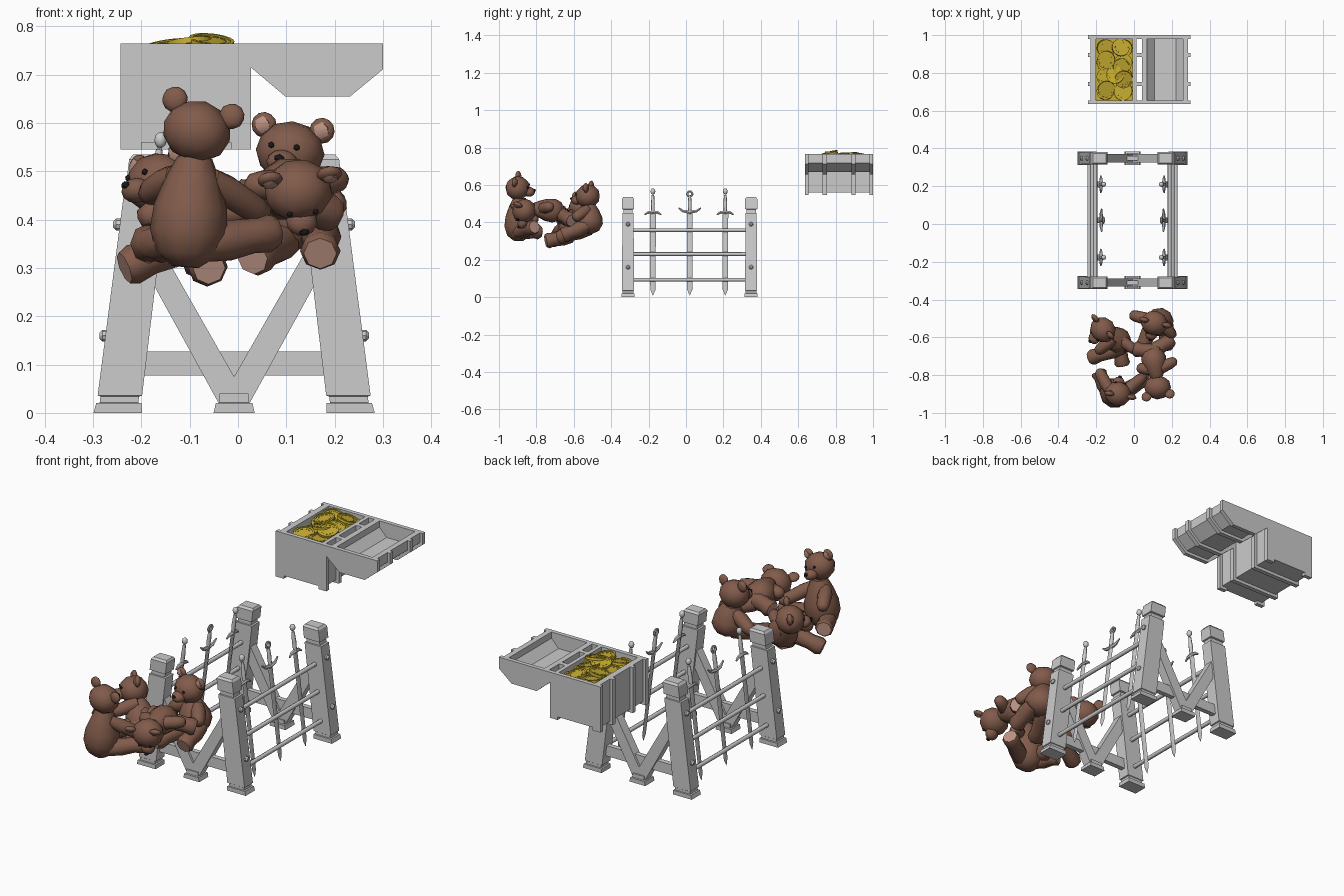
import bpy, bmesh, math, random
from mathutils import Vector as V, Matrix as M

if "Cube" in bpy.data.objects:
    bpy.data.objects.remove(bpy.data.objects["Cube"])
random.seed(4)
CX = -0.008


def mat(name, c):
    m = bpy.data.materials.new(name)
    m.diffuse_color = (*c, 1)
    m.use_nodes = True
    m.node_tree.nodes["Principled BSDF"].inputs["Base Color"].default_value = m.diffuse_color
    return m


brown = mat("brown_fur", (.22, .105, .07))
pink = mat("pad_pink", (.5, .29, .23))
black = mat("black", (.01, .01, .01))
gold = mat("gold", (.56, .41, .03))


def finish(name, bm, mats=(), smooth=False, recalc=True):
    if recalc:
        bmesh.ops.recalc_face_normals(bm, faces=bm.faces[:])
    me = bpy.data.meshes.new(name)
    bm.to_mesh(me)
    bm.free()
    for m in mats:
        me.materials.append(m)
    ob = bpy.data.objects.new(name, me)
    bpy.context.collection.objects.link(ob)
    if smooth:
        bpy.context.view_layer.objects.active = ob
        ob.select_set(True)
        bpy.ops.object.shade_smooth_by_angle(angle=math.radians(50))
        ob.select_set(False)
    return ob


def loft(bm, rings, mi=0, cap_mi=None):
    rs = [[bm.verts.new(p) for p in r] for r in rings]
    n = len(rs[0])
    for a, b in zip(rs, rs[1:]):
        for i in range(n):
            bm.faces.new((a[i], a[(i + 1) % n], b[(i + 1) % n], b[i])).material_index = mi
    bm.faces.new(rs[0][::-1]).material_index = mi
    bm.faces.new(rs[-1]).material_index = mi if cap_mi is None else cap_mi


def tube(bm, pts, radii, n=8, mi=0, cap_mi=None):
    d = (V(pts[-1]) - V(pts[0])).normalized()
    q = d.to_track_quat('Z', 'Y')
    loft(bm, [[V(p) + q @ V((r * math.cos(2 * math.pi * i / n), r * math.sin(2 * math.pi * i / n), 0))
               for i in range(n)] for p, r in zip(pts, radii)], mi, cap_mi)


def prism(bm, prof, y0, y1):
    loft(bm, [[(x, y, z) for x, z in prof] for y in (y0, y1)])


def stack(bm, rings, cx, cy):
    # rectangular rings whose centre line may lean
    loft(bm, [[(cx(z) + sx * w / 2, cy + sy * d / 2, z) for sx, sy in ((-1, -1), (1, -1), (1, 1), (-1, 1))]
              for z, w, d in rings])


def ball(bm, c, s, frame=M.Identity(3), mi=0, sub=2):
    mx = M.Translation(V(c)) @ frame.to_4x4() @ M.Diagonal((*s, 1))
    r = bmesh.ops.create_icosphere(bm, subdivisions=sub, radius=1, matrix=mx)
    for f in {f for v in r['verts'] for f in v.link_faces}:
        f.material_index = mi


# ---- rack: leaning posts, centre feet, braces
def lean(s, off=0):
    return lambda z: CX + s * (.241 - .125 * z - off)


POST = [(0, .1, .07), (.02, .094, .07), (.021, .08, .058), (.034, .08, .058), (.036, .092, .064), (.45, .088, .06),
        (.451, .07, .05), (.469, .07, .05), (.471, .084, .066), (.525, .084, .066), (.535, .07, .05)]
YF, YB = -.31, .348
for yn, y in (("front", YF), ("back", YB)):
    for sn, s in (("left", -1), ("right", 1)):
        bm = bmesh.new()
        stack(bm, POST, lean(s), y)
        finish(f"{yn}_{sn}_post", bm)
        bm = bmesh.new()
        for z in (.16, .39):
            x = lean(s)(z) + s * .04
            tube(bm, [(x, y, z), (x + s * .012, y, z), (x + s * .018, y, z)], [.012, .012, .006])
        finish(f"{yn}_{sn}_bolts", bm)
    bm = bmesh.new()
    stack(bm, [(0, .085, .07), (.02, .076, .07), (.021, .06, .055), (.04, .06, .055)], lambda z: CX, y)
    finish(f"{yn}_centre_foot", bm)
    bm = bmesh.new()
    for s in (-1, 1):
        prism(bm, [(CX, .02), (CX + s * .032, .02), (CX + s * .205, .335), (CX + s * .185, .40), (CX, .075)],
              y - .022, y + .022)
    finish(f"{yn}_v_brace", bm)
    bm = bmesh.new()
    prism(bm, [(CX - .22, .077), (CX + .22, .077), (CX + .22, .127), (CX - .22, .127)], y - .012, y + .012)
    finish(f"{yn}_cross_beam", bm)

# ---- rods and hanging swords on each side
for sn, s in (("left", -1), ("right", 1)):
    bm = bmesh.new()
    for z in (.093, .23, .358):
        x = lean(s)(z)
        tube(bm, [(x, YF, z), (x, YB, z)], [.01, .01])
    finish(f"{sn}_rods", bm, smooth=True)
    for k, y in enumerate((-.177, .02, .21)):
        bm = bmesh.new()
        cx = lean(s, .018)

        def P(x, yy, z):
            return (cx(z) + x, y + yy, z)
        loft(bm, [[P(-t, 0, z), P(0, -w, z), P(t, 0, z), P(0, w, z)] for z, w, t in
                  ((.01, .001, .001), (.04, .014, .004), (.2, .015, .005), (.45, .016, .006))])
        g, e = ((.045, -.014), (.06, .022), (.045, -.014))[k]
        for q in (-1, 1):
            tube(bm, [P(0, 0, .455), P(0, q * g * .6, .455 + e * .2), P(0, q * g, .455 + e)], [.01, .008, .004], 6)
        tube(bm, [P(0, 0, .445), P(0, 0, .5), P(0, 0, .545)], [.008, .01, .007], 8)
        if k == 1:
            for z in (.552,):
                ring = [(.014 * math.cos(a * math.pi / 6), .014 * math.sin(a * math.pi / 6)) for a in range(13)]
                for a, b in zip(ring, ring[1:]):
                    tube(bm, [P(0, a[0], z + a[1]), P(0, b[0], z + b[1])], [.006, .006], 6)
        else:
            ball(bm, P(0, 0, .565), (.013, .013, .017))
        finish(f"{sn}_sword_{k + 1}", bm, smooth=True)

# ---- chest: open box, opened lid, end panels and bands
Y0, Y1 = .635, 1.0
TOP = .765
box_out = [(-.243, TOP), (-.243, .545), (.027, .545), (.027, TOP)]
box_body = [(-.229, TOP), (-.229, .56), (.012, .56), (.012, TOP)]
box_in = [(-.2, TOP), (-.2, .58), (-.007, .58), (-.007, TOP)]
lid_out = [(.027, TOP), (.027, .715), (.098, .655), (.232, .655), (.3, .711), (.3, TOP)]
lid_body = [(.043, TOP), (.043, .724), (.104, .669), (.227, .669), (.286, .718), (.286, TOP)]
lid_in = [(.07, TOP), (.07, .735), (.108, .695), (.222, .695), (.26, .735), (.26, TOP)]
panel = [(-.243, TOP), (-.243, .545), (-.2, .545), (-.2, .56), (-.015, .56), (-.015, .545), (.027, .545), (.027, TOP)]
for name, out, body, inn, end in (("chest", box_out, box_body, box_in, panel),
                                  ("lid", lid_out, lid_body, lid_in, lid_out)):
    bm = bmesh.new()
    prism(bm, body + inn[::-1], Y0 + .01, Y1 - .01)
    finish(f"{name}_shell", bm)
    bm = bmesh.new()
    for y in (.742, .895):
        prism(bm, out + body[::-1], y - .011, y + .011)
    finish(f"{name}_bands", bm)
    bm = bmesh.new()
    prism(bm, end, Y0, Y0 + .02)
    prism(bm, end, Y1 - .02, Y1)
    finish(f"{name}_end_panels", bm)

# ---- coin heap


def coin(bm, c, tx, ty):
    tmp = bmesh.new()
    n, R = 20, .047
    loft(tmp, [[(r * math.cos(2 * math.pi * i / n), r * math.sin(2 * math.pi * i / n), z) for i in range(n)]
               for r, z in ((R * .84, -.003), (R * .84, -.006), (R, -.006), (R, .006), (R * .84, .006), (R * .84, .003))])
    for i in range(10):
        a = 2 * math.pi * i / 10
        bmesh.ops.create_cube(tmp, size=1, matrix=M.Rotation(a, 4, 'Z') @ M.Translation((R * .62, 0, .003))
                              @ M.Diagonal((.003, .012, .003, 1)))
    tmp.transform(M.Translation(c) @ M.Rotation(tx, 4, 'X') @ M.Rotation(ty, 4, 'Y'))
    me = bpy.data.meshes.new("tmp")
    tmp.to_mesh(me)
    tmp.free()
    bm.from_mesh(me)
    bpy.data.meshes.remove(me)


bm = bmesh.new()
prism(bm, [(-.2, .6), (-.007, .6), (-.007, .715), (-.2, .715)], .655, .98)
for i in range(2):
    for j in range(4):
        for z in (.722, .738):
            coin(bm, (-.151 + .095 * i, .705 + .075 * j, z + random.uniform(-.004, .004)),
                 random.uniform(-.2, .2), random.uniform(-.15, .15))
for x, y, z, tx, ty in ((-.147, .93, .752, .1, .1), (-.07, .935, .755, -.2, .2), (-.147, .87, .76, .15, -.15),
                        (-.065, .83, .757, .1, .2), (-.1, .79, .765, -.15, -.1), (-.145, .71, .75, .2, .05),
                        (-.06, .70, .75, -.1, .1), (-.055, .765, .768, .25, .1)):
    coin(bm, (x, y, z), tx, ty)
finish("coin_heap", bm, [gold], smooth=True)

# ---- stuffed bears


def bear(name, hips, neck, head, face, up, arms, feet, br=.074):
    bm = bmesh.new()
    hips, neck, head = V(hips), V(neck), V(head)
    f = V(face).normalized()
    s = f.cross(V(up)).normalized()
    u = s.cross(f)
    fr = M((s, f, u)).transposed()

    def H(a, b, c):
        return head + fr @ V((a, b, c))
    # body
    d = neck - hips
    ts = ((-.28, .35), (-.12, .8), (.15, 1), (.45, .95), (.8, .7), (1.05, .45))
    tube(bm, [hips + d * t for t, _ in ts], [br * r for _, r in ts], 10)
    # head, muzzle, ears, eyes, nose
    ball(bm, head, (.072, .066, .064), fr)
    ball(bm, H(0, .062, -.018), (.033, .032, .026), fr)
    ball(bm, H(0, .092, -.008), (.012, .007, .008), fr, 2, 1)
    for q in (-1, 1):
        ball(bm, H(q * .062, -.008, .05), (.027, .014, .027), fr)
        ball(bm, H(q * .063, .003, .051), (.018, .007, .018), fr, 1, 1)
        ball(bm, H(q * .027, .058, .015), (.007, .006, .007), fr, 2, 1)
    # arms from the shoulders, legs from the hips
    side = (s - d.normalized() * s.dot(d.normalized())).normalized()
    for q, a in zip((-1, 1), arms):
        p = hips + d * .8 + side * q * .035
        a = V(a)
        tube(bm, [p.lerp(a, t) for t in (0, .3, .75, .93, 1)], [.026, .033, .03, .024, .01], 8)
    for q, a in zip((-1, 1), feet):
        p = hips + side * q * .035
        a = V(a)
        tube(bm, [p.lerp(a, t) for t in (0, .35, .7, .9, 1)], [.035, .042, .036, .042, .034], 8, 0, 1)
    finish(name, bm, [brown, pink, black], smooth=True)


bear("front_bear", (-.105, -.895, .35), (-.09, -.89, .52), (-.085, -.9, .583), (.15, 1, -.05), (.3, 0, 1),
     [(-.19, -.77, .45), (.06, -.8, .405)], [(-.19, -.78, .35), (.075, -.81, .375)], .08)
bear("left_bear", (-.07, -.63, .35), (-.135, -.575, .44), (-.165, -.56, .475), (-.75, -.65, .05), (-.2, .15, 1),
     [(.02, -.68, .42), (-.2, -.68, .4)][::-1], [(-.06, -.75, .3), (-.235, -.71, .3)][::-1], .07)
bear("back_bear", (.14, -.52, .375), (.115, -.515, .485), (.108, -.525, .54), (-.25, -1, -.05), (.1, 0, 1),
     [(.21, -.6, .42), (-.02, -.48, .4)], [(.17, -.66, .33), (.03, -.68, .32)], .076)
bear("right_bear", (.1, -.69, .46), (.12, -.81, .475), (.125, -.865, .46), (.15, -.45, -1), (.1, -1, .3),
     [(.015, -.76, .47), (.225, -.72, .485)], [(.0, -.66, .44), (.2, -.61, .41)], .066)
